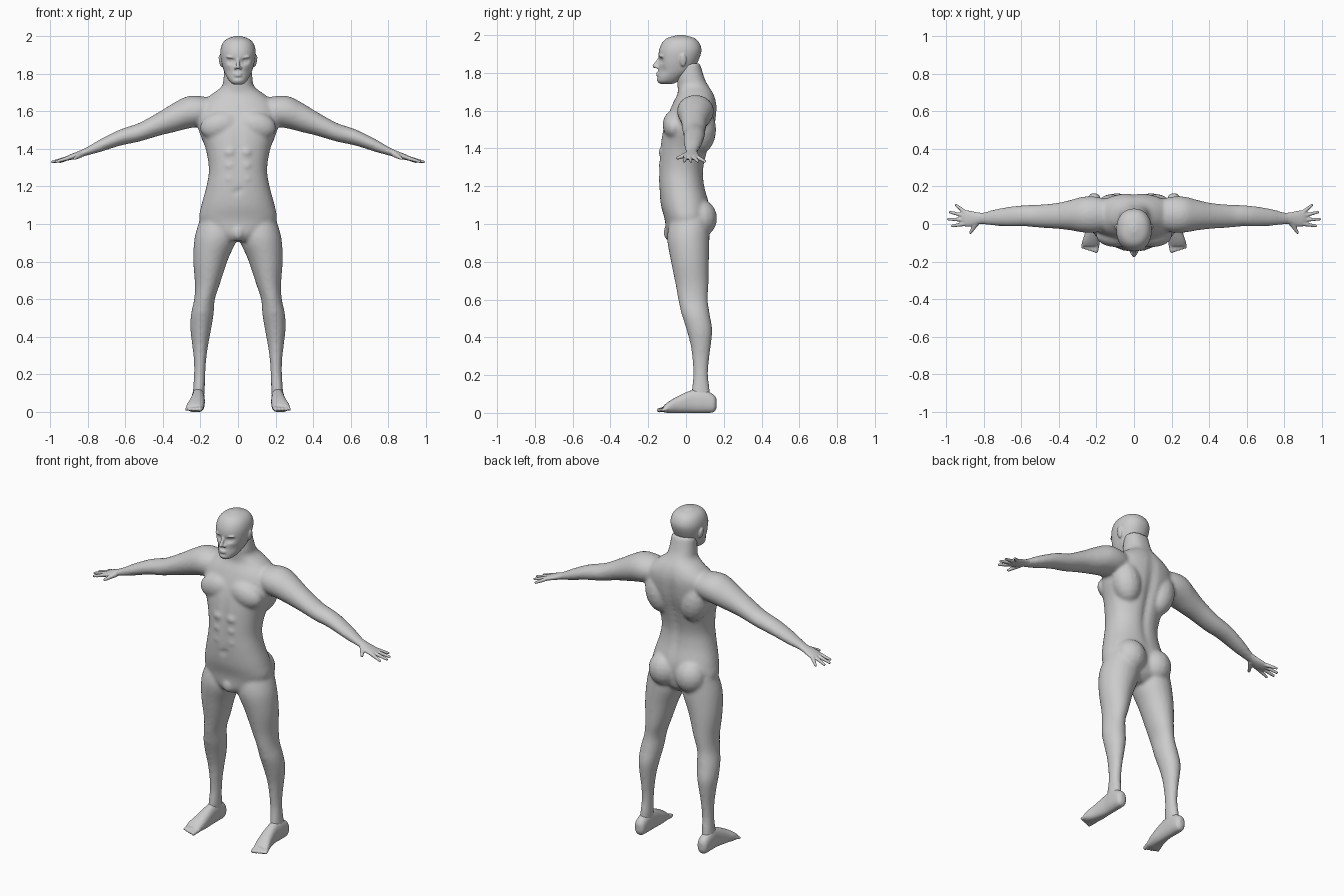
import bpy, bmesh
from math import sin, cos, pi, exp, copysign
from mathutils import Vector, Matrix

cube = bpy.data.objects.get("Cube")
if cube:
    bpy.data.objects.remove(cube)

skin = bpy.data.materials.new("grey skin")
skin.use_nodes = True
skin.diffuse_color = (0.6, 0.6, 0.6, 1)
skin.node_tree.nodes["Principled BSDF"].inputs["Base Color"].default_value = skin.diffuse_color


def both_sides(x):
    """Parts off the centre line are repeated on the other side."""
    return (1, -1) if x else (1,)


def smooth_rows(rows, steps=4):
    """Catmull-Rom interpolation between cross-sections."""
    rows = [Vector(r) for r in rows]
    padded = [rows[0]] + rows + [rows[-1]]
    result = []
    for a, b, c, d in zip(padded, padded[1:], padded[2:], padded[3:]):
        for i in range(steps):
            t = i / steps
            result.append(b + (c - a) * (t / 2)
                          + (a * 2 - b * 5 + c * 4 - d) * (t * t / 2)
                          + (b * 3 - a - c * 3 + d) * (t ** 3 / 2))
    return result + [rows[-1]]


def loft(bm, rows, axis, power=2.0, sides=36):
    """Skin rounded sections (x, y, z, radius, radius) set across an axis."""
    first, second = [Vector(v) for v in
                     {"x": ((0, 1, 0), (0, 0, 1)), "y": ((1, 0, 0), (0, 0, 1)),
                      "z": ((1, 0, 0), (0, 1, 0))}[axis]]
    for side in both_sides(rows[0][0]):
        rings = []
        for x, y, z, ra, rb in smooth_rows(rows):
            ring = []
            for k in range(sides):
                angle = 2 * pi * k / sides
                u = copysign(abs(cos(angle)) ** (2 / power), cos(angle))
                v = copysign(abs(sin(angle)) ** (2 / power), sin(angle))
                p = Vector((x, y, z)) + first * (u * ra) + second * (v * rb)
                ring.append(bm.verts.new((p.x * side, p.y, p.z)))
            rings.append(ring)
        for lower, upper in zip(rings, rings[1:]):
            for k in range(sides):
                n = (k + 1) % sides
                bm.faces.new((lower[k], lower[n], upper[n], upper[k]))
        bm.faces.new(rings[0])
        bm.faces.new(rings[-1])


def trunk(bm, rows, power):
    """Central loft from rows of (height, half width, front, back)."""
    loft(bm, [(0, (f + b) / 2, z, w, (b - f) / 2) for z, w, f, b in rows], "z", power)


def ball(bm, centre, size, tilt=0.0):
    for side in both_sides(centre[0]):
        place = (Matrix.Translation((centre[0] * side, centre[1], centre[2]))
                 @ Matrix.Rotation(tilt * side, 4, "Y") @ Matrix.Diagonal((*size, 1)))
        bmesh.ops.create_uvsphere(bm, u_segments=16, v_segments=10, radius=1, matrix=place)


def finger(bm, start, end, thick, thin):
    """Tapered round-ended digit."""
    ball(bm, start, [thick] * 3)
    ball(bm, end, [thin] * 3)
    for side in both_sides(start[0]):
        a, b = [Vector((p[0] * side, p[1], p[2])) for p in (start, end)]
        turn = (b - a).to_track_quat("Z", "Y").to_matrix().to_4x4()
        bmesh.ops.create_cone(bm, cap_ends=True, segments=16, radius1=thick, radius2=thin,
                              depth=(b - a).length, matrix=Matrix.Translation((a + b) / 2) @ turn)


def dent(bm, centre, size, push, front):
    """Push a soft hollow or swelling along y, on the front or the back."""
    for v in bm.verts:
        if (v.co.y < 0) == front:
            dx = (abs(v.co.x) - centre[0]) / size[0]
            dz = (v.co.z - centre[1]) / size[1]
            v.co.y += push * exp(-dx * dx - dz * dz)


def finish(bm, name, voxel, rounds):
    """Fuse the overlapping volumes into one smooth skin."""
    bmesh.ops.recalc_face_normals(bm, faces=bm.faces)
    mesh = bpy.data.meshes.new(name)
    bm.to_mesh(mesh)
    bm.free()
    mesh.materials.append(skin)
    obj = bpy.data.objects.new(name, mesh)
    bpy.context.collection.objects.link(obj)
    fuse = obj.modifiers.new("fuse", "REMESH")
    fuse.mode = "VOXEL"
    fuse.voxel_size = voxel
    fuse.use_smooth_shade = True
    soften = obj.modifiers.new("soften", "SMOOTH")
    soften.factor = 0.5
    soften.iterations = rounds


# Torso and neck
bm = bmesh.new()
trunk(bm, [(.91, .06, -.09, .07), (.95, .15, -.105, .11), (1.02, .205, -.112, .125),
           (1.1, .195, -.133, .125), (1.2, .168, -.143, .1), (1.29, .155, -.143, .095),
           (1.4, .172, -.137, .12), (1.5, .21, -.122, .15), (1.58, .22, -.095, .162),
           (1.64, .2, -.07, .162), (1.69, .14, -.045, .147), (1.73, .088, -.045, .122),
           (1.77, .078, -.048, .1), (1.85, .07, -.04, .075)], 2.2)
dent(bm, (0, 1.4), (.025, .25), -.016, False)      # spine groove
dent(bm, (0, 1.4), (.012, .18), .007, True)        # middle line of the belly
dent(bm, (0, 1.17), (.012, .012), .012, True)      # navel
ball(bm, (.095, -.062, 1.525), (.11, .062, .075), .25)    # chest muscles
ball(bm, (.12, .075, 1.5), (.085, .085, .13), .2)         # back muscles
ball(bm, (.09, .075, 1.03), (.092, .09, .1))              # buttocks
ball(bm, (0, -.085, .955), (.035, .035, .045))            # groin
for height in (1.24, 1.31, 1.38):                         # belly muscles
    ball(bm, (.042, -.115, height), (.036, .03, .034))

# Arms
loft(bm, [(.1, .05, 1.605, .07, .06), (.2, .05, 1.6, .095, .08), (.27, .05, 1.593, .095, .086),
          (.34, .047, 1.567, .08, .078), (.415, .043, 1.535, .068, .064),
          (.52, .042, 1.49, .06, .05), (.58, .044, 1.473, .056, .046), (.64, .041, 1.455, .054, .042),
          (.73, .035, 1.418, .045, .034), (.8, .03, 1.388, .032, .023),
          (.83, .03, 1.376, .029, .02)], "x")

# Legs
loft(bm, [(.115, .02, 1.03, .085, .1), (.118, .012, .93, .112, .112), (.146, .02, .81, .092, .101),
          (.163, .032, .68, .066, .087), (.178, .037, .6, .055, .078), (.19, .052, .52, .06, .074),
          (.198, .071, .44, .055, .068), (.201, .078, .36, .043, .054), (.202, .078, .28, .033, .044),
          (.204, .078, .2, .03, .039), (.208, .078, .12, .031, .048), (.212, .08, .06, .03, .05)], "z")
ball(bm, (.19, -.005, .545), (.03, .025, .035))           # kneecaps
finish(bm, "body", .01, 5)

# Head
bm = bmesh.new()
trunk(bm, [(1.742, .022, -.138, -.07), (1.755, .042, -.15, -.04), (1.785, .062, -.149, 0),
           (1.82, .077, -.146, .04), (1.87, .09, -.146, .068), (1.92, .094, -.143, .082),
           (1.96, .083, -.126, .07), (1.985, .058, -.098, .042), (2.0, .015, -.045, -.01)], 2.2)
dent(bm, (.036, 1.866), (.02, .013), .02, True)    # eye sockets
dent(bm, (.055, 1.81), (.018, .025), .008, True)   # cheek hollows
ball(bm, (.035, -.112, 1.866), (.016, .016, .012))        # eyes
ball(bm, (.035, -.127, 1.887), (.03, .016, .007), -.1)    # brows
finger(bm, (0, -.14, 1.875), (0, -.167, 1.836), .008, .011)   # nose
ball(bm, (.013, -.151, 1.83), (.008, .012, .008))         # nostrils
for height in (1.798, 1.788):                             # lips
    ball(bm, (0, -.142, height), (.024, .017, .006))
ball(bm, (0, -.138, 1.763), (.024, .017, .014))           # chin
ball(bm, (.093, -.015, 1.866), (.008, .018, .033), .2)    # ears
finish(bm, "head", .005, 3)

# Hands
bm = bmesh.new()
loft(bm, [(.79, .03, 1.392, .03, .02), (.83, .03, 1.376, .031, .019), (.87, .028, 1.362, .042, .017),
          (.9, .03, 1.353, .043, .014), (.917, .032, 1.348, .036, .01)], "x")
for base, tip_x, tip_y in ((0, .975, -.01), (.022, .995, .026), (.044, .986, .063), (.063, .953, .1)):
    finger(bm, (.9, base, 1.352), (tip_x - .007, tip_y, 1.331), .0115, .0075)
finger(bm, (.835, .01, 1.37), (.87, -.046, 1.348), .016, .008)    # thumbs
finish(bm, "hands", .005, 1)

# Feet
bm = bmesh.new()
loft(bm, [(.212, .162, .05, .012, .022), (.212, .145, .05, .031, .047), (.212, .09, .062, .035, .062),
          (.212, .03, .06, .035, .06), (.218, -.04, .044, .041, .046), (.228, -.09, .03, .046, .031),
          (.231, -.118, .021, .042, .018)], "y", 2.3)
for i in range(5):
    x = .196 + .018 * i
    finger(bm, (x, -.1, .022), (x + .006, -.143 + .005 * i, .014), .014 - .001 * i, .012 - .001 * i)
for v in bm.verts:                                        # flat soles
    v.co.z = max(v.co.z, 0)
finish(bm, "feet", .005, 2)
